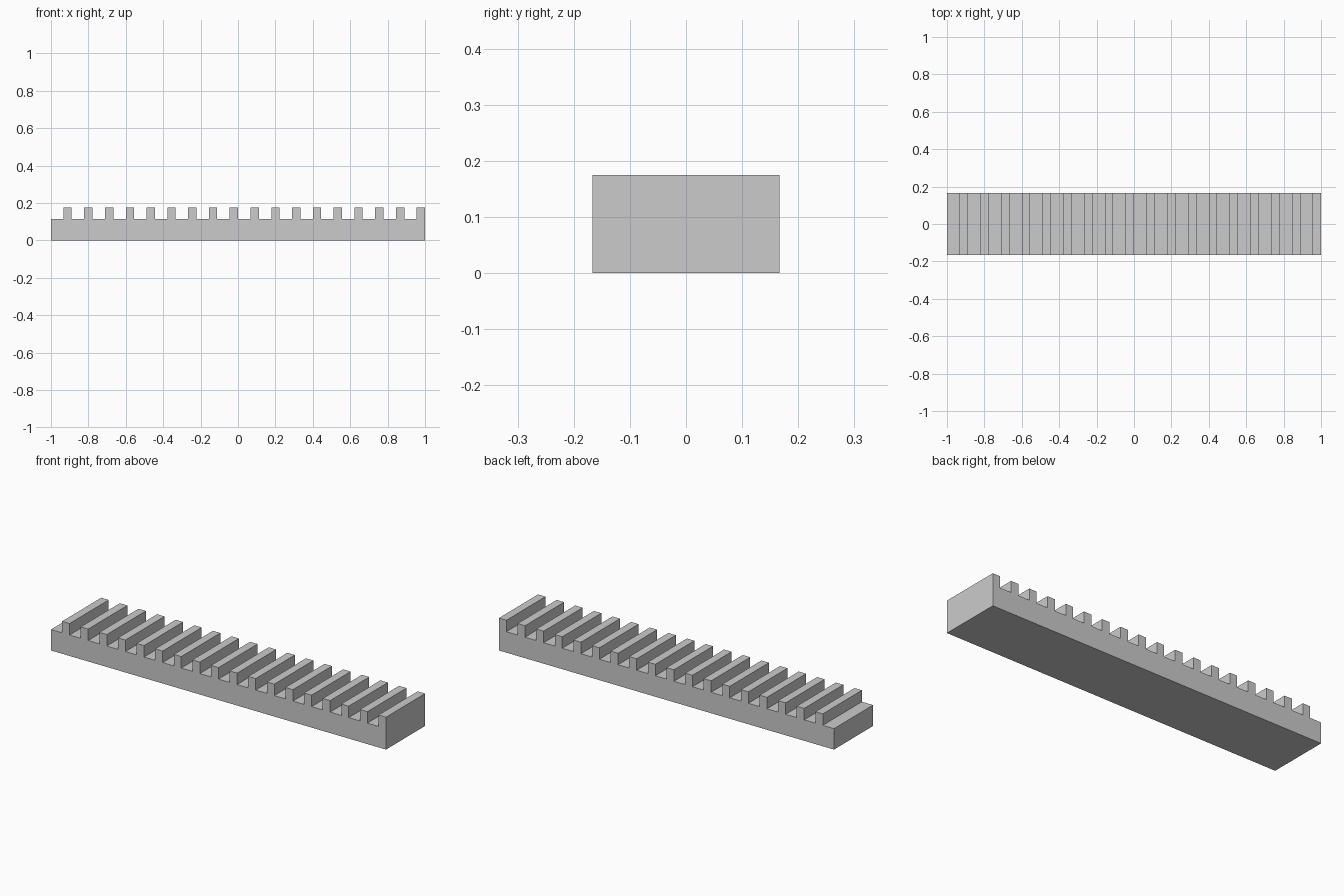
import bpy
import bmesh

TEETH = 18
PITCH = 2 / TEETH
TOOTH = 0.4 * PITCH
HALF_DEPTH = 1 / 6
BASE_TOP, TOOTH_TOP = 0.113, 0.175

cube = bpy.data.objects.get("Cube")
if cube:
    bpy.data.objects.remove(cube, do_unlink=True)

# Plain grey material
grey = bpy.data.materials.new("light_grey")
grey.use_nodes = True
colour = (0.6, 0.6, 0.6, 1)
grey.diffuse_color = colour
grey.node_tree.nodes["Principled BSDF"].inputs["Base Color"].default_value = colour

# Side profile: flat underside, then square teeth from the +x end to the -x end
profile = [(-1, 0), (1, 0)]
for i in range(TEETH):
    right = 1 - i * PITCH
    left = right - TOOTH
    profile += [(right, TOOTH_TOP), (left, TOOTH_TOP),
                (left, BASE_TOP), (right - PITCH, BASE_TOP)]
    if i < TEETH - 1:
        profile.append((right - PITCH, TOOTH_TOP))
        profile.pop()  # the next tooth starts with this corner

# Extrude the profile through the depth of the rack
bm = bmesh.new()
face = bm.faces.new([bm.verts.new((x, -HALF_DEPTH, z)) for x, z in profile])
extruded = bmesh.ops.extrude_face_region(bm, geom=[face])["geom"]
verts = [g for g in extruded if isinstance(g, bmesh.types.BMVert)]
bmesh.ops.translate(bm, vec=(0, 2 * HALF_DEPTH, 0), verts=verts)
bmesh.ops.recalc_face_normals(bm, faces=bm.faces)

mesh = bpy.data.meshes.new("toothed_rack")
bm.to_mesh(mesh)
bm.free()
mesh.materials.append(grey)
bpy.context.collection.objects.link(bpy.data.objects.new("toothed_rack", mesh))
